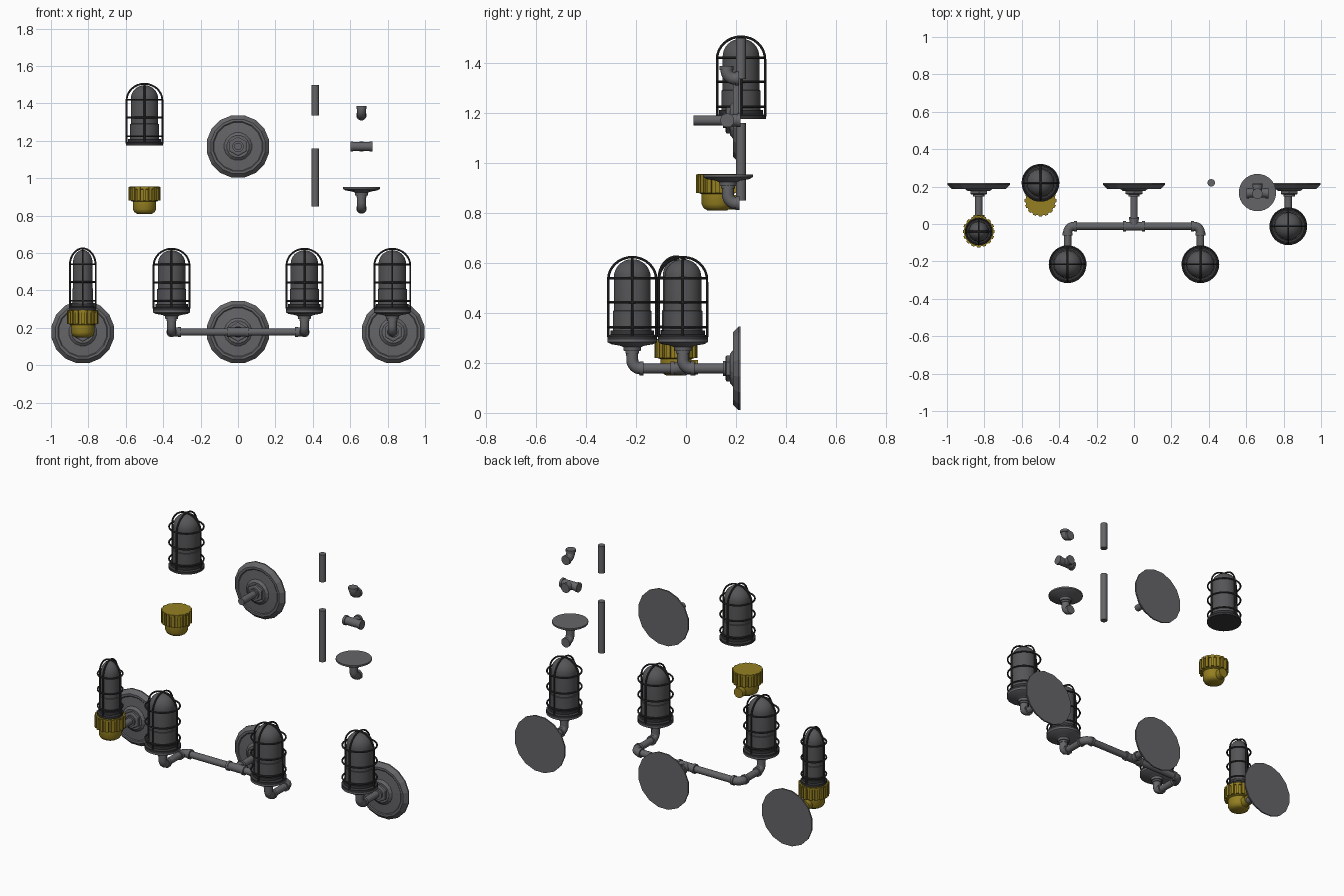
import bpy, bmesh, math
from mathutils import Matrix, Vector

old = bpy.data.objects.get("Cube")
if old:
    bpy.data.objects.remove(old, do_unlink=True)


def material(name, rgb):
    m = bpy.data.materials.new(name)
    m.use_nodes = True
    m.diffuse_color = (*rgb, 1)
    m.node_tree.nodes["Principled BSDF"].inputs["Base Color"].default_value = (*rgb, 1)
    return m


STEEL = material("grey_steel", (0.13, 0.13, 0.14))
WIRE = material("dark_wire", (0.035, 0.035, 0.038))
GLASS = material("smoked_glass", (0.09, 0.09, 0.095))
BRASS = material("brass", (0.30, 0.215, 0.015))
smooth_parts = []
UP, BACK, SIDE = Vector((0, 0, 1)), Vector((0, 1, 0)), Vector((1, 0, 0))


def finish(name, bm, mat, smooth=True):
    bmesh.ops.recalc_face_normals(bm, faces=bm.faces)
    me = bpy.data.meshes.new(name)
    bm.to_mesh(me)
    bm.free()
    me.materials.append(mat)
    ob = bpy.data.objects.new(name, me)
    bpy.context.collection.objects.link(ob)
    if smooth:
        smooth_parts.append(ob)
    return ob


def lathe(name, profile, pos, mat, axis=UP, sides=24, smooth=True):
    """Turn (radius, height) pairs about an axis, with closed ends."""
    bm = bmesh.new()
    rings = []
    for r, h in profile:
        rings.append([bm.verts.new((r * math.cos(a), r * math.sin(a), h))
                      for a in (2 * math.pi * (i + 0.5) / sides for i in range(sides))])
    for a, b in zip(rings, rings[1:]):
        for i in range(sides):
            j = (i + 1) % sides
            bm.faces.new((a[i], a[j], b[j], b[i]))
    bm.faces.new(rings[0])
    bm.faces.new(rings[-1])
    rot = UP.rotation_difference(axis).to_matrix().to_4x4()
    bm.transform(Matrix.Translation(pos) @ rot)
    return finish(name, bm, mat, smooth)


def rod(name, a, b, r, mat=STEEL, sides=16):
    a, b = Vector(a), Vector(b)
    return lathe(name, [(r, 0), (r, (b - a).length)], a, mat, (b - a).normalized(), sides)


def wire(name, points, r, mat, closed=False, res=2):
    """Sweep a round section along points."""
    cu = bpy.data.curves.new(name, "CURVE")
    cu.dimensions = "3D"
    cu.bevel_depth, cu.bevel_resolution, cu.use_fill_caps = r, res, True
    sp = cu.splines.new("POLY")
    sp.points.add(len(points) - 1)
    for p, co in zip(sp.points, points):
        p.co = (*co, 1)
    sp.use_cyclic_u = closed
    tmp = bpy.data.objects.new(name + "_path", cu)
    bpy.context.collection.objects.link(tmp)
    bpy.context.view_layer.update()
    me = bpy.data.meshes.new_from_object(tmp.evaluated_get(bpy.context.evaluated_depsgraph_get()))
    bpy.data.objects.remove(tmp, do_unlink=True)
    bm = bmesh.new()
    bm.from_mesh(me)
    return finish(name, bm, mat)


def elbow(name, corner, d1, d2, l1=0.05, l2=0.05, r=0.024):
    """Quarter bend joining directions d1 and d2, with a collar at each end."""
    c, bend = Vector(corner), 0.034
    pts = [c + d1 * l1]
    for i in range(9):
        t = math.pi / 2 * i / 8
        pts.append(c + d1 * bend * (1 - math.sin(t)) + d2 * bend * (1 - math.cos(t)))
    pts.append(c + d2 * l2)
    wire(name, pts, r, STEEL, res=4)
    for d, length in ((d1, l1), (d2, l2)):
        rod(name + "_collar", c + d * (length - 0.016), c + d * length, r + 0.004)


def tee(name, centre, stem):
    c = Vector(centre)
    rod(name + "_body", c - SIDE * 0.058, c + SIDE * 0.058, 0.024)
    rod(name + "_stem", c, c + BACK * stem, 0.024)
    for d, length in ((SIDE, 0.058), (-SIDE, 0.058), (BACK, stem)):
        rod(name + "_collar", c + d * (length - 0.014), c + d * length, 0.028)


def wall_plate(name, x, z):
    pos = (x, 0.218, z)
    lathe(name, [(0.17, 0), (0.17, 0.008), (0.148, 0.03), (0.135, 0.03), (0.13, 0.026),
                 (0.075, 0.03), (0.06, 0.042)], pos, STEEL, -BACK, 16, False)
    lathe(name + "_nut", [(0.052, 0.03), (0.052, 0.056), (0.045, 0.06)], pos, STEEL, -BACK, 6, False)
    lathe(name + "_collar", [(0.03, 0.05), (0.03, 0.07)], pos, STEEL, -BACK)


def lamp(name, pos, k=1.0):
    """Domed glass in a wire cage; k narrows it."""
    p = Vector(pos)
    lathe(name + "_foot", [(0.1 * k, 0), (0.1 * k, 0.014), (0.088 * k, 0.02), (0.088 * k, 0.036),
                           (0.07 * k, 0.036)], p, WIRE)
    lathe(name + "_lower_glass", [(0.078 * k, 0.03), (0.078 * k, 0.115), (0.07 * k, 0.118)], p, GLASS)
    dome = [(0.074 * k * math.cos(t), 0.25 + 0.072 * math.sin(t))
            for t in (math.pi / 2 * i / 8.1 for i in range(9))]
    lathe(name + "_glass", [(0.074 * k, 0.1)] + dome, p, GLASS)
    R = 0.096 * k
    for h in (0.05, 0.15, 0.245):
        ring = [p + Vector((R * math.cos(a), R * math.sin(a), h))
                for a in (2 * math.pi * i / 32 for i in range(32))]
        wire(name + "_cage_ring", ring, 0.005, WIRE, True)
    for d in (SIDE, BACK):
        arch = [p + d * R * math.cos(t) + UP * (0.24 + 0.09 * math.sin(t))
                for t in (math.pi * i / 16 for i in range(17))]
        wire(name + "_cage_arch", [p + d * R + UP * 0.01] + arch + [p - d * R + UP * 0.01], 0.005, WIRE)


def lamp_base(name, pos, reach=0.046):
    """Round tray on an elbow that turns backwards."""
    p = Vector(pos)
    lathe(name, [(0.1, 0), (0.1, -0.01), (0.086, -0.018), (0.05, -0.024), (0.036, -0.03),
                 (0.034, -0.045)], p, STEEL)
    elbow(name + "_elbow", p - UP * 0.115, UP, BACK, 0.075, reach)


def brass_cup(name, pos):
    p = Vector(pos)
    lathe(name, [(0.08, 0), (0.08, -0.012), (0.074, -0.014), (0.074, -0.076), (0.063, -0.08),
                 (0.063, -0.12), (0.055, -0.136), (0.04, -0.145)], p, BRASS)
    n = 16
    bm = bmesh.new()
    for i in range(n):
        m = (Matrix.Translation(p) @ Matrix.Rotation(2 * math.pi * i / n, 4, "Z")
             @ Matrix.Translation((0.077, 0, -0.038)) @ Matrix.Diagonal((0.016, 0.017, 0.074, 1)))
        bmesh.ops.create_cube(bm, size=1, matrix=m)
    finish(name + "_ribs", bm, BRASS, False)
    q = p - UP * 0.112
    rod(name + "_outlet", q, q + BACK * 0.088, 0.03, BRASS)


PIPE, AXIS = 0.02, 0.178

# Narrow lamp on a brass cup
brass_cup("brass_cup", (-0.83, -0.04, 0.295))
lamp("narrow_lamp", (-0.83, -0.04, 0.295), 0.72)
wall_plate("narrow_lamp_plate", -0.83, AXIS)
rod("narrow_lamp_pipe", (-0.83, 0, AXIS), (-0.83, 0.2, AXIS), PIPE)

# Twin lamps on a cross pipe
for side, s in (("left", 1), ("right", -1)):
    lamp_base(side + "_twin_base", (s * 0.355, -0.215, 0.293))
    lamp(side + "_twin_lamp", (s * 0.355, -0.215, 0.293))
    elbow(side + "_corner_elbow", (s * 0.355, -0.012, AXIS), -BACK, SIDE * -s)
    rod(side + "_arm_pipe", (s * 0.355, -0.19, AXIS), (s * 0.355, -0.05, AXIS), PIPE)
rod("cross_pipe", (-0.32, -0.012, AXIS), (0.32, -0.012, AXIS), PIPE)
tee("cross_tee", (0, -0.012, AXIS), 0.05)
rod("twin_stem_pipe", (0, 0, AXIS), (0, 0.2, AXIS), PIPE)
wall_plate("twin_plate", 0, AXIS)

# Single lamp
lamp_base("single_base", (0.825, -0.012, 0.293))
lamp("single_lamp", (0.825, -0.012, 0.293))
rod("single_pipe", (0.825, 0.02, AXIS), (0.825, 0.2, AXIS), PIPE)
wall_plate("single_plate", 0.83, AXIS)

# Loose parts above
lamp("loose_lamp", (-0.5, 0.22, 1.175))
brass_cup("loose_brass_cup", (-0.5, 0.125, 0.955))
wall_plate("loose_plate", 0, 1.17)
rod("loose_plate_pipe", (0, 0.03, 1.17), (0, 0.2, 1.17), PIPE)
rod("loose_long_pipe", (0.413, 0.22, 0.85), (0.413, 0.22, 1.16), PIPE)
rod("loose_short_pipe", (0.413, 0.22, 1.335), (0.413, 0.22, 1.50), PIPE)
elbow("loose_elbow", (0.66, 0.162, 1.337), UP, BACK)
tee("loose_tee", (0.66, 0.165, 1.17), 0.052)
lamp_base("loose_base", (0.66, 0.168, 0.953))

bpy.ops.object.select_all(action="DESELECT")
for ob in smooth_parts:
    ob.select_set(True)
bpy.context.view_layer.objects.active = smooth_parts[0]
bpy.ops.object.shade_smooth_by_angle(angle=math.radians(35))
